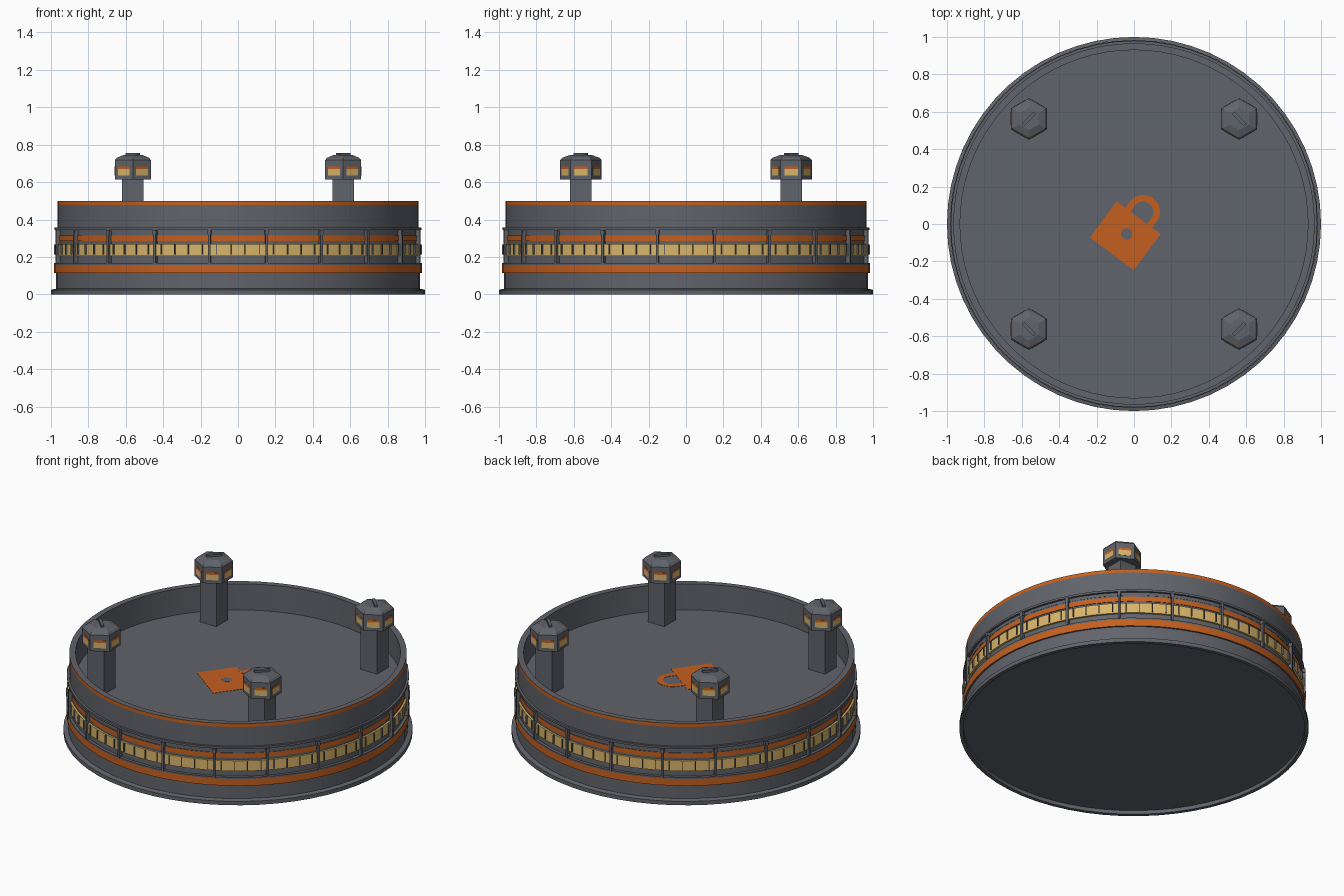
import bpy, bmesh, math
from mathutils import Matrix, Vector

if "Cube" in bpy.data.objects:
    bpy.data.objects.remove(bpy.data.objects["Cube"])


def material(name, rgb):
    m = bpy.data.materials.new(name)
    m.use_nodes = True
    m.diffuse_color = (*rgb, 1)
    m.node_tree.nodes["Principled BSDF"].inputs["Base Color"].default_value = (*rgb, 1)
    return m


GREY = material("slate grey", (0.118, 0.126, 0.145))
ORANGE = material("burnt orange", (0.56, 0.115, 0.013))
YELLOW = material("window yellow", (0.69, 0.46, 0.145))
DECK = 0.335


def finish(name, bm, mats, smooth=False):
    bmesh.ops.recalc_face_normals(bm, faces=bm.faces)
    me = bpy.data.meshes.new(name)
    bm.to_mesh(me)
    bm.free()
    for m in mats:
        me.materials.append(m)
    ob = bpy.data.objects.new(name, me)
    bpy.context.collection.objects.link(ob)
    if smooth:
        bpy.ops.object.select_all(action='DESELECT')
        ob.select_set(True)
        bpy.context.view_layer.objects.active = ob
        bpy.ops.object.shade_smooth_by_angle(angle=math.radians(25))
    return ob


def lathe(name, profile, segments, mats, accent=(), closed=False):
    """Turn (r, z) points about z; profile steps listed in accent get the second colour."""
    bm = bmesh.new()
    rings = []
    for r, z in profile:
        if r == 0:
            rings.append([bm.verts.new((0, 0, z))] * segments)
        else:
            rings.append([bm.verts.new((r * math.cos(a), r * math.sin(a), z))
                          for a in (math.tau * i / segments for i in range(segments))])
    steps = len(rings) if closed else len(rings) - 1
    for k in range(steps):
        lo, hi = rings[k], rings[(k + 1) % len(rings)]
        for i in range(segments):
            j = (i + 1) % segments
            corners = list(dict.fromkeys((lo[i], lo[j], hi[j], hi[i])))
            bm.faces.new(corners).material_index = int(k in accent)
    return finish(name, bm, mats, True)


def add_box(bm, size, matrix):
    bmesh.ops.create_cube(bm, size=1, matrix=matrix @ Matrix.Diagonal((*size, 1)))


def polar(angle, r, z, centre=(0, 0)):
    return (Matrix.Translation((*centre, 0)) @ Matrix.Rotation(angle, 4, 'Z')
            @ Matrix.Translation((r, 0, z)))


# Drum base: recessed underside, flange, plinth, orange belts, gallery, ledge
lathe("drum_base", [
    (0, 0.024), (0.978, 0.024), (0.978, 0), (1, 0), (1, 0.024), (0.973, 0.03), (0.973, 0.115),
    (0.983, 0.115), (0.983, 0.158), (0.983, 0.168), (0.965, 0.168),
    (0.965, 0.285), (0.969, 0.285), (0.969, 0.315), (0.965, 0.315),
    (0.965, 0.345), (0.98, 0.345), (0.98, 0.358), (0.95, 0.358), (0.95, 0.3), (0, 0.3)],
    60, (GREY, ORANGE), accent=(7, 12))

# Parapet with the deck inside it and an orange strip around the outer rim
lathe("parapet_and_deck", [
    (0, DECK), (0.93, DECK), (0.93, 0.5), (0.966, 0.5), (0.966, 0.478),
    (0.966, 0.325), (0, 0.325)], 80, (GREY, ORANGE), accent=(3,))

# Lit window band with narrow mullions
lathe("window_band", [(0.96, 0.205), (0.977, 0.205), (0.977, 0.27), (0.96, 0.27)],
      60, (YELLOW,), closed=True)

bm = bmesh.new()
for i in range(80):
    add_box(bm, (0.016, 0.005, 0.054), polar(math.radians(4.5 * i + 2.25), 0.976, 0.24))
finish("window_mullions", bm, (GREY,))

# Heavy vertical ribs around the gallery
bm = bmesh.new()
for i in range(20):
    a = math.radians(18 * i + 9)
    add_box(bm, (0.03, 0.013, 0.18), polar(a, 0.971, 0.255))
    add_box(bm, (0.03, 0.02, 0.02), polar(a, 0.971, 0.33))
finish("gallery_ribs", bm, (GREY,))


def watchtower(name, cx, cy):
    # Square shaft
    bm = bmesh.new()
    add_box(bm, (0.115, 0.115, 0.63 - DECK), Matrix.Translation((cx, cy, (0.63 + DECK) / 2)))
    finish(name + "_shaft", bm, (GREY,))
    # Hexagonal cabin with a shallow bevelled roof
    bm = bmesh.new()
    rings = []
    for r, z in ((0.111, 0.615), (0.111, 0.718), (0.1, 0.73), (0.06, 0.744)):
        rings.append([bm.verts.new((cx + r * math.cos(a), cy + r * math.sin(a), z))
                      for a in (math.radians(30 + 60 * i) for i in range(6))])
    for lo, hi in zip(rings, rings[1:]):
        for i in range(6):
            j = (i + 1) % 6
            bm.faces.new((lo[i], lo[j], hi[j], hi[i]))
    bm.faces.new(rings[0])
    bm.faces.new(rings[-1])
    # Raised bar on the roof, across the line to the deck centre
    add_box(bm, (0.018, 0.09, 0.025),
            Matrix.Translation((cx, cy, 0.744)) @ Matrix.Rotation(math.atan2(cy, cx), 4, 'Z'))
    finish(name + "_cabin", bm, (GREY,))
    # Window plates and the orange strip over each
    for part, mat, z, h in (("windows", YELLOW, 0.653, 0.034), ("trim", ORANGE, 0.677, 0.014)):
        bm = bmesh.new()
        for i in range(6):
            add_box(bm, (0.004, 0.072, h), polar(math.radians(60 * i), 0.0957, z, (cx, cy)))
        finish(name + "_" + part, bm, (mat,))


for side, sx in (("left", 1), ("right", -1)):
    for end, sy in (("front", -1), ("back", 1)):
        watchtower(f"{end}_{side}_tower", 0.562 * sx, 0.562 * sy)

# Padlock sign painted on the deck
sign = (Matrix.Translation((-0.047, -0.063, DECK + 0.001))
        @ Matrix.Rotation(math.radians(-36.6), 4, 'Z'))
bm = bmesh.new()
add_box(bm, (0.293, 0.24, 0.002), sign)
finish("padlock_body", bm, (ORANGE,))

bm = bmesh.new()
path = [(1, 0, -0.05)] + [(math.cos(a), math.sin(a), 0)
                          for a in (math.pi * i / 16 for i in range(17))] + [(-1, 0, -0.05)]
pairs = [[bm.verts.new(sign @ Vector((r * c, r * s + 0.16 + drop, 0.001))) for r in (0.055, 0.09)]
         for c, s, drop in path]
for (a, b), (c, d) in zip(pairs, pairs[1:]):
    bm.faces.new((a, b, d, c))
shackle = finish("padlock_shackle", bm, (ORANGE,)).modifiers.new("thickness", 'SOLIDIFY')
shackle.thickness = 0.002
shackle.offset = 0

bm = bmesh.new()
bmesh.ops.create_cone(bm, cap_ends=True, segments=20, radius1=0.03, radius2=0.03, depth=0.004,
                      matrix=sign @ Matrix.Translation((0, 0.012, 0)))
finish("padlock_keyhole", bm, (GREY,))
